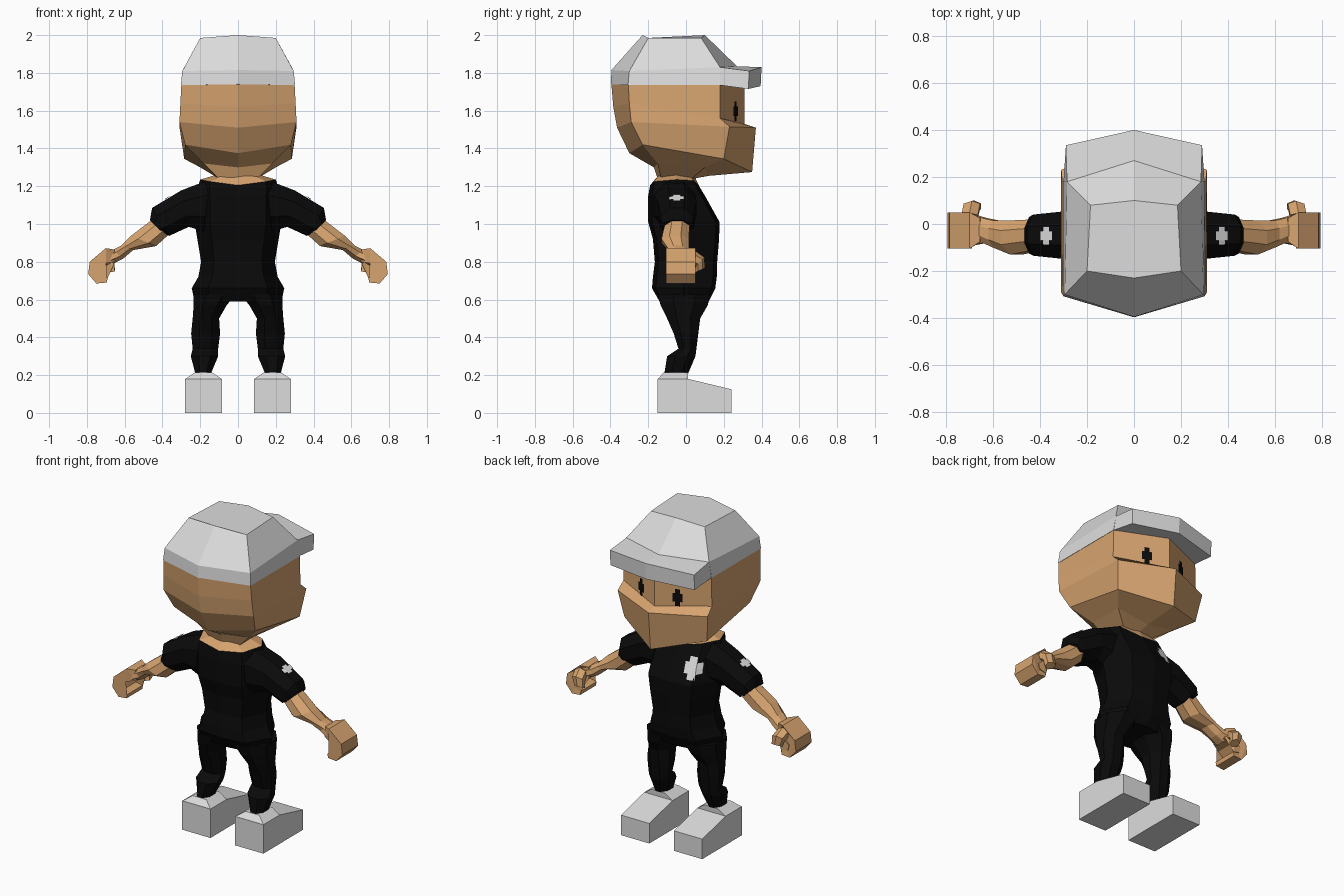
import bpy, bmesh, math
from mathutils import Vector
from mathutils.bvhtree import BVHTree

if "Cube" in bpy.data.objects:
    bpy.data.objects.remove(bpy.data.objects["Cube"])


def material(name, rgb):
    m = bpy.data.materials.new(name)
    m.use_nodes = True
    m.diffuse_color = (*rgb, 1)
    bsdf = m.node_tree.nodes["Principled BSDF"]
    bsdf.inputs["Base Color"].default_value = (*rgb, 1)
    bsdf.inputs["Roughness"].default_value = 0.8
    return m


SKIN = material("skin", (0.68, 0.37, 0.16))
BLACK = material("black cloth", (0.003, 0.003, 0.003))
WHITE = material("off white", (0.72, 0.72, 0.72))


def finish(name, bm, mat, mirror=False, fix=True):
    if fix:
        bmesh.ops.recalc_face_normals(bm, faces=bm.faces)
    me = bpy.data.meshes.new(name)
    bm.to_mesh(me)
    bm.free()
    me.materials.append(mat)
    ob = bpy.data.objects.new(name, me)
    bpy.context.collection.objects.link(ob)
    if mirror:
        ob.modifiers.new("mirror", 'MIRROR').use_mirror_merge = False
    return ob


def loft(name, rings, mat, mirror=False, caps=(True, True)):
    """Skin a list of closed rings with equal point counts."""
    bm = bmesh.new()
    vs = [[bm.verts.new(p) for p in r] for r in rings]
    n = len(vs[0])
    for a, b in zip(vs, vs[1:]):
        for i in range(n):
            j = (i + 1) % n
            bm.faces.new((a[i], a[j], b[j], b[i]))
    if caps[0]:
        bm.faces.new(vs[0])
    if caps[1]:
        bm.faces.new(vs[-1])
    return finish(name, bm, mat, mirror)


def sym(*half):
    """Complete a half ring that starts and ends on x = 0."""
    return list(half) + [(-x, y, z) for x, y, z in reversed(half[1:-1])]


def oct_ring(c, u, v, n=8):
    """Polygon ring with flat sides at centre +-u and +-v."""
    c, u, v = Vector(c), Vector(u), Vector(v)
    k = 1 / math.cos(math.pi / n)
    ang = [(i + 0.5) * math.tau / n for i in range(n)]
    return [c + u * (k * math.cos(a)) + v * (k * math.sin(a)) for a in ang]


def arm_ring(tx, tz, bx, bz, y0, y1):
    return oct_ring(((tx + bx) / 2, (y0 + y1) / 2, (tz + bz) / 2),
                    ((tx - bx) / 2, 0, (tz - bz) / 2), (0, (y1 - y0) / 2, 0))


def plate(name, target, origin, u, v, d, mat, mirror=False, n=4):
    """Thin patch projected on the target's surface along d."""
    me = target.data
    tree = BVHTree.FromPolygons([w.co for w in me.vertices],
                                [p.vertices[:] for p in me.polygons])
    o, u, v, d = (Vector(t) for t in (origin, u, v, d))
    d.normalize()
    bm = bmesh.new()
    grid = []
    for i in range(n + 1):
        row = []
        for j in range(n + 1):
            p = o + u * (i / n - 0.5) + v * (j / n - 0.5)
            hit = tree.ray_cast(p - d, d)[0] or p
            row.append(bm.verts.new(hit - d * 0.006))
        grid.append(row)
    for i in range(n):
        for j in range(n):
            if i in (0, n - 1) and j in (0, n - 1):
                continue  # clipped corners
            bm.faces.new((grid[i][j], grid[i + 1][j],
                          grid[i + 1][j + 1], grid[i][j + 1]))
    bm.normal_update()
    for f in bm.faces:
        if f.normal.dot(d) > 0:
            f.normal_flip()
    return finish(name, bm, mat, mirror, False)


# Head: back centre, back corner, front corner, front centre
head = loft("head", [
    sym((0, -.395, 1.74), (.3, -.305, 1.735), (.3, .18, 1.735), (0, .31, 1.735)),
    sym((0, -.385, 1.62), (.305, -.3, 1.64), (.305, .18, 1.56), (0, .31, 1.53)),
    sym((0, -.365, 1.51), (.31, -.29, 1.54), (.31, .23, 1.515), (0, .37, 1.51)),
    sym((0, -.3, 1.375), (.28, -.23, 1.42), (.285, .2, 1.345), (0, .35, 1.275)),
    sym((0, -.17, 1.30), (.18, -.15, 1.32), (.2, .1, 1.30), (0, .12, 1.255)),
    sym((0, -.15, 1.24), (.1, -.13, 1.24), (.1, .03, 1.24), (0, .04, 1.24)),
], SKIN)
plate("eyes", head, (.125, .3, 1.597), (.055, 0, 0), (0, 0, .105),
      (0, -1, 0), BLACK, True)

# Cap crown and brim
loft("cap_crown", [
    sym((0, -.23, 2), (.2, -.2, 1.985), (.185, .08, 1.985), (0, .1, 2)),
    sym((0, -.395, 1.815), (.295, -.3, 1.81), (.285, .18, 1.83), (0, .27, 1.835)),
    sym((0, -.397, 1.74), (.302, -.307, 1.735), (.302, .18, 1.735), (0, .31, 1.735)),
], WHITE)
brim_side = [(.285, .18, 1.83), (.29, .335, 1.81), (.29, .33, 1.715), (.3, .18, 1.735)]
loft("cap_brim", [
    [(-x, y, z) for x, y, z in brim_side],
    [(0, .27, 1.835), (0, .4, 1.83), (0, .395, 1.73), (0, .29, 1.735)],
    brim_side,
], WHITE)

# Torso and the bare collar above it
collar = sym((0, -.19, 1.205), (.15, -.17, 1.225), (.2, -.05, 1.235),
             (.14, .04, 1.23), (0, .07, 1.2))


def body_ring(z, hx, yb, yf):
    return sym((0, yb, z), (.65 * hx, yb + .02, z), (hx, (yb + yf) / 2, z),
               (.65 * hx, yf - .02, z), (0, yf, z))


loft("collar", [body_ring(1.265, .1, -.14, .04), collar], SKIN, caps=(True, False))
torso = loft("shirt_torso", [collar] + [body_ring(*r) for r in (
    (1.15, .23, -.2, .1), (1.01, .23, -.2, .178), (.92, .215, -.175, .175),
    (.8, .195, -.165, .165), (.72, .21, -.175, .163), (.66, .245, -.18, .155),
    (.59, .23, -.14, .12))], BLACK, caps=(False, True))
plate("chest_badge", torso, (-.125, .2, 1.1), (.095, 0, 0), (.015, 0, .12),
      (0, -1, 0), WHITE)

# Trouser legs: height, inner x, outer x, back y, front y
loft("trouser_legs", [
    oct_ring(((a + b) / 2, (c + d) / 2, z), ((b - a) / 2, 0, 0), (0, (d - c) / 2, 0))
    for z, a, b, c, d in (
        (.63, .01, .235, -.15, .13), (.57, .06, .235, -.135, .115),
        (.5, .1, .24, -.1, .075), (.42, .095, .248, -.065, .065),
        (.34, .105, .24, -.04, .055), (.3, .105, .25, -.1, .05),
        (.205, .145, .225, -.115, .01))], BLACK, True)


# Shoes: wedge body with a small ankle cap
def box_ring(x0, x1, y0, y1, z0, z1):
    return [(x0, y0, z0), (x1, y0, z0), (x1, y1, z1), (x0, y1, z1)]


bm = bmesh.new()
side = [(-.15, 0), (.24, 0), (.24, .125), (.01, .18), (-.15, .18)]
f = bm.faces.new([bm.verts.new((.085, y, z)) for y, z in side])
ext = bmesh.ops.extrude_face_region(bm, geom=[f])["geom"]
bmesh.ops.translate(bm, vec=(.195, 0, 0),
                    verts=[g for g in ext if isinstance(g, bmesh.types.BMVert)])
finish("shoes", bm, WHITE, True)
loft("shoe_ankles", [box_ring(.085, .28, -.15, .01, .179, .179),
                     box_ring(.135, .23, -.118, .012, .213, .213)], WHITE, True)

# Sleeves with a patch on each
sleeve = loft("sleeves", [arm_ring(*r) for r in (
    (.15, 1.235, .18, .96, -.17, .05), (.3, 1.178, .26, .985, -.15, .055),
    (.455, 1.085, .365, .937, -.135, .04), (.466, 1.02, .40, .955, -.125, .03))],
    BLACK, True)
plate("sleeve_patches", sleeve, (.375, -.05, 1.14), (.05, 0, -.032), (0, .08, 0),
      (-.55, 0, -.83), WHITE, True)

# Forearms
loft("forearms", [arm_ring(*r) for r in (
    (.445, 1.03, .36, .95, -.11, .02), (.566, .938, .434, .883, -.13, .015),
    (.62, .885, .555, .862, -.1, .015), (.66, .865, .61, .815, -.08, .025),
    (.71, .85, .66, .79, -.09, .04))], SKIN, True)

# Hands: curled mitten cut from a C profile, with a thumb
curl = [(.655, .865), (.70, .872), (.785, .8), (.793, .735), (.75, .685), (.695, .69),
        (.69, .715), (.735, .725), (.745, .76), (.71, .79), (.65, .80)]
bm = bmesh.new()
front = [bm.verts.new((x, -.075 if x < .68 and z > .78 else -.105, z)) for x, z in curl]
back = [bm.verts.new((x, .025 if x < .68 and z > .78 else .05, z)) for x, z in curl]
n = len(curl)
for i in range(n):
    j = (i + 1) % n
    bm.faces.new((front[i], front[j], back[j], back[i]))
bm.faces.new(front)
bm.faces.new(back)
bmesh.ops.triangulate(bm, faces=[f for f in bm.faces if len(f.verts) > 4])
finish("hands", bm, SKIN, True)
loft("thumbs", [oct_ring(c, (r, 0, 0), v, 6) for c, r, v in (
    ((.70, .03, .825), .035, (0, .015, .03)),
    ((.69, .075, .80), .035, (0, .02, .02)),
    ((.68, .075, .755), .028, (0, .022, .01)))], SKIN, True)
